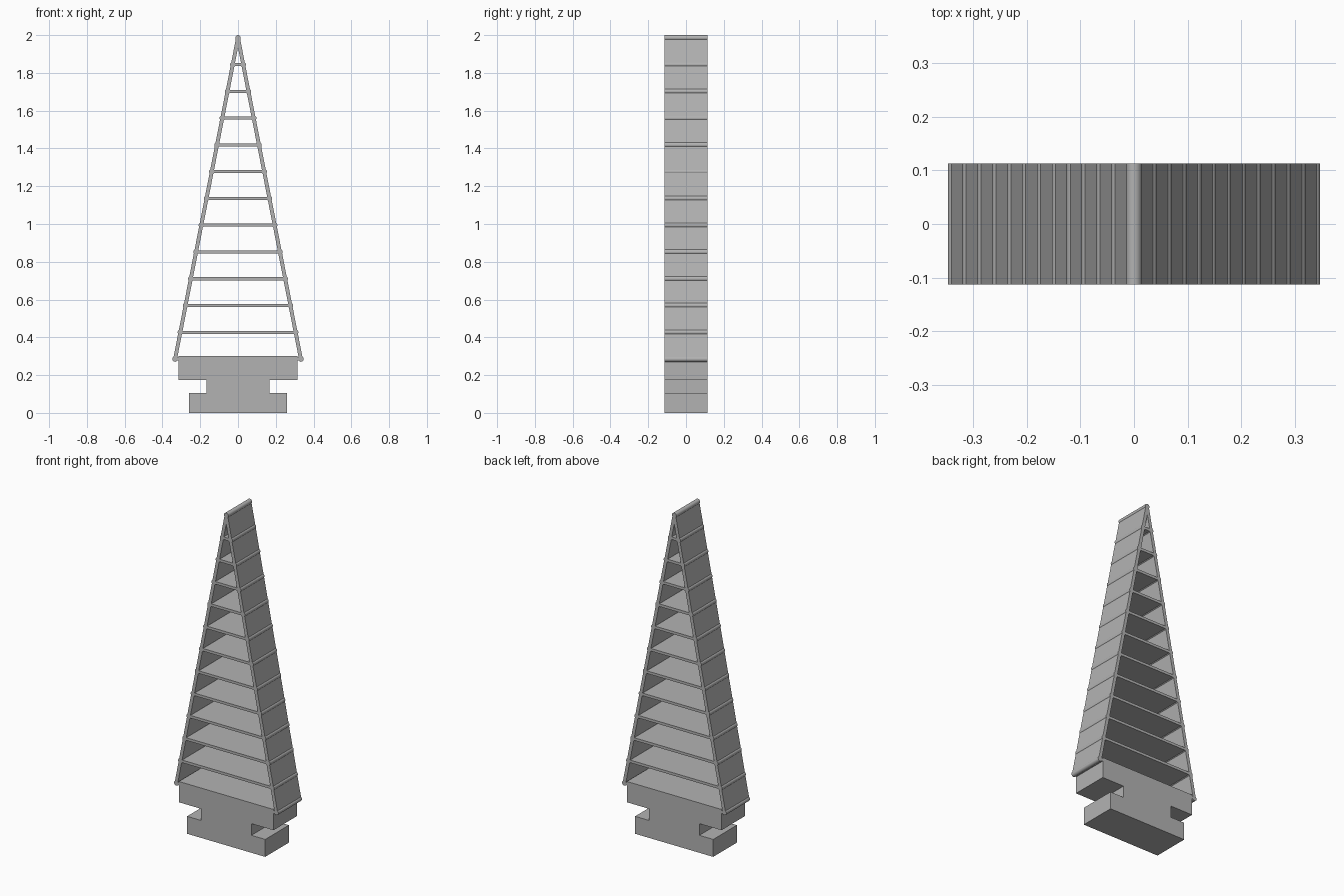
import bpy
import bmesh
from math import cos, sin, pi
from mathutils import Vector

cube = bpy.data.objects.get("Cube")
if cube:
    bpy.data.objects.remove(cube, do_unlink=True)

HALF_DEPTH = 0.1125
JOINTS = 12
FOOT = Vector((0.333, 0.285))
TIP = Vector((0.0, 1.9855))
RADIUS = 0.0145

grey = bpy.data.materials.new("plain grey")
grey.use_nodes = True
color = (0.45, 0.45, 0.45, 1)
grey.diffuse_color = color
grey.node_tree.nodes["Principled BSDF"].inputs["Base Color"].default_value = color


def extrude_profile(name, points, smooth=False):
    """Extrude an x-z outline through the full depth."""
    bm = bmesh.new()
    face = bm.faces.new([bm.verts.new((x, -HALF_DEPTH, z)) for x, z in points])
    new = bmesh.ops.extrude_face_region(bm, geom=[face])["geom"]
    moved = [v for v in new if isinstance(v, bmesh.types.BMVert)]
    bmesh.ops.translate(bm, verts=moved, vec=(0, 2 * HALF_DEPTH, 0))
    bmesh.ops.recalc_face_normals(bm, faces=bm.faces)
    mesh = bpy.data.meshes.new(name)
    bm.to_mesh(mesh)
    bm.free()
    mesh.materials.append(grey)
    obj = bpy.data.objects.new(name, mesh)
    bpy.context.collection.objects.link(obj)
    if smooth:
        bpy.ops.object.select_all(action="DESELECT")
        obj.select_set(True)
        bpy.context.view_layer.objects.active = obj
        bpy.ops.object.shade_smooth_by_angle()
    return obj


def strip(name, a, b, thickness):
    """Flat plate running between two x-z points."""
    side = (b - a).orthogonal().normalized() * thickness / 2
    return extrude_profile(name, [a + side, b + side, b - side, a - side])


def hinge(name, c):
    """Round pin along the depth."""
    ring = [(c.x + RADIUS * cos(i * pi / 12), c.y + RADIUS * sin(i * pi / 12))
            for i in range(24)]
    return extrude_profile(name, ring, smooth=True)


# Slotted mounting base
half = [(0.26, 0), (0.26, 0.105), (0.168, 0.105),
        (0.168, 0.175), (0.315, 0.175), (0.315, 0.30)]
extrude_profile("mounting_base", half + [(-x, z) for x, z in reversed(half)])

# Sloping side walls with their hinge pins
for side, label in ((1, "left"), (-1, "right")):
    foot = Vector((side * FOOT.x, FOOT.y))
    strip(label + "_wall", foot, TIP, 0.02)
    for i in range(JOINTS):
        hinge(f"{label}_hinge_{i}", foot.lerp(TIP, i / JOINTS))
hinge("tip_hinge", TIP)

# Cross ribs between the walls
for i in range(JOINTS):
    right = FOOT.lerp(TIP, i / JOINTS)
    strip(f"cross_rib_{i}", Vector((-right.x, right.y)), right, 0.016)
